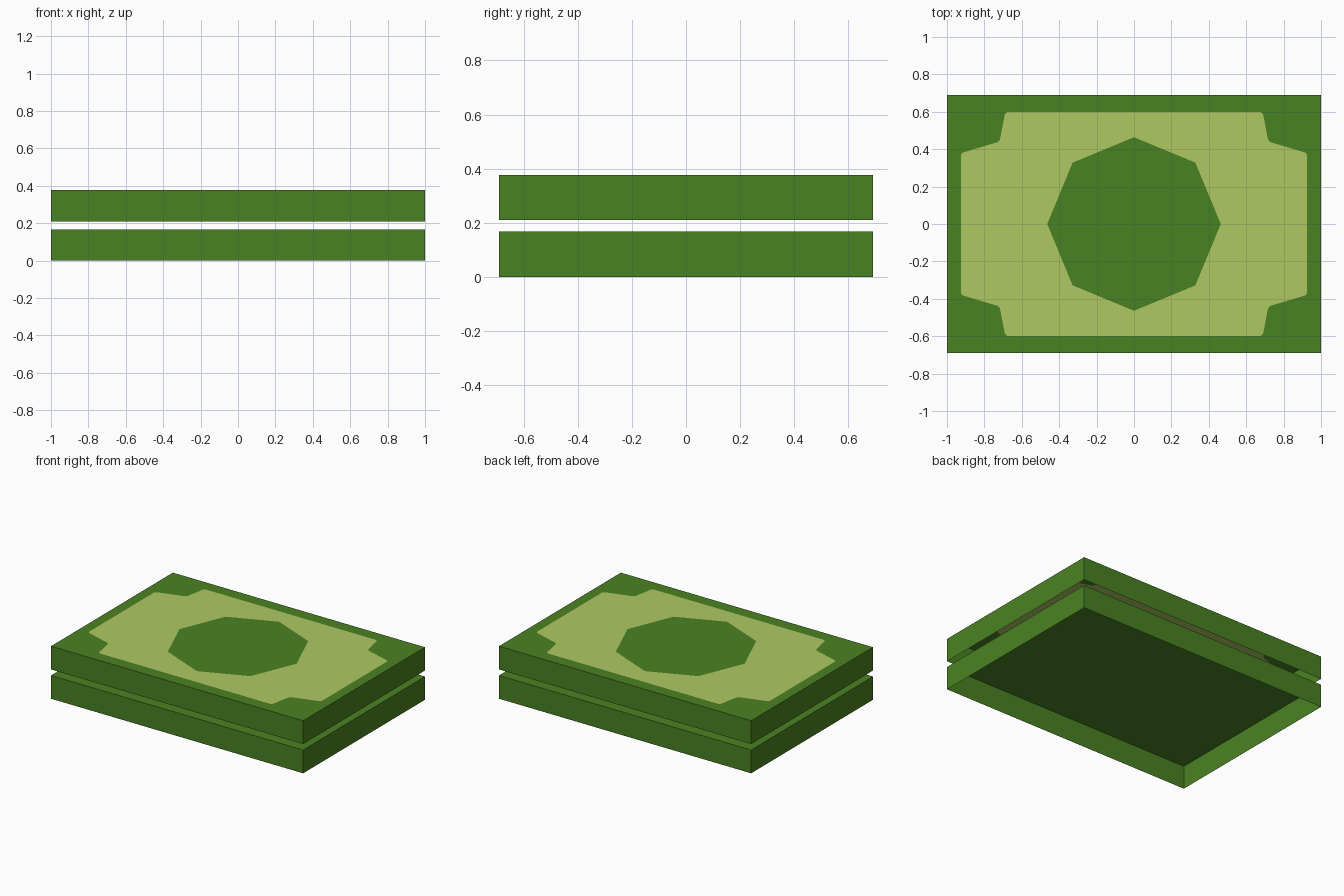
import bpy
import bmesh
import math

if "Cube" in bpy.data.objects:
    bpy.data.objects.remove(bpy.data.objects["Cube"])

HX, HY, H = 1.0, 0.69, 0.167   # half width, half depth, bundle height
TOP_Z = 0.21                   # base of the upper bundle


def material(name, rgb):
    m = bpy.data.materials.new(name)
    m.diffuse_color = (*rgb, 1)
    m.use_nodes = True
    m.node_tree.nodes["Principled BSDF"].inputs["Base Color"].default_value = m.diffuse_color
    return m


green = material("leaf green", (0.0685, 0.223, 0.0159))
pale = material("pale green", (0.423, 0.584, 0.122))


def finish(name, bm, mats):
    bmesh.ops.remove_doubles(bm, verts=bm.verts, dist=1e-5)
    mesh = bpy.data.meshes.new(name)
    bm.to_mesh(mesh)
    bm.free()
    for m in mats:
        mesh.materials.append(m)
    ob = bpy.data.objects.new(name, mesh)
    bpy.context.collection.objects.link(ob)
    return ob


def quarter_face(bm, pts, mat=0):
    # repeat one quarter's face in all four mirrored quadrants
    for sx in (1, -1):
        for sy in (1, -1):
            p = pts if sx * sy > 0 else pts[::-1]
            f = bm.faces.new([bm.verts.new((x * sx, y * sy, z)) for x, y, z in p])
            f.material_index = mat


def bundle(name, z0, panel=None):
    # open-bottomed box: walls and lid, optionally with a painted panel in the lid
    bm = bmesh.new()
    z1 = z0 + H
    quarter_face(bm, [(HX, 0, z0), (HX, HY, z0), (HX, HY, z1), (HX, 0, z1)])
    quarter_face(bm, [(HX, HY, z0), (0, HY, z0), (0, HY, z1), (HX, HY, z1)])
    outer = [(HX, 0), (HX, HY), (0, HY)]
    if panel:
        lid = outer + panel[::-1]
        quarter_face(bm, [(x, y, z1) for x, y in [(0, 0)] + panel], 1)
    else:
        lid = outer + [(0, 0)]
    quarter_face(bm, [(x, y, z1) for x, y in lid])
    return finish(name, bm, [green, pale])


# notched panel outline, one quarter
panel = [(0.925, 0), (0.925, 0.371), (0.915, 0.382), (0.728, 0.438), (0.717, 0.45),
         (0.69, 0.588), (0.676, 0.6), (0, 0.6)]

bundle("lower_bundle", 0.0)
bundle("upper_bundle", TOP_Z, panel)

# octagonal centre medallion
bm = bmesh.new()
z = TOP_Z + H + 0.002
bm.faces.new([bm.verts.new((0.464 * math.cos(i * math.pi / 4),
                            0.464 * math.sin(i * math.pi / 4), z)) for i in range(8)])
finish("centre_medallion", bm, [green])
